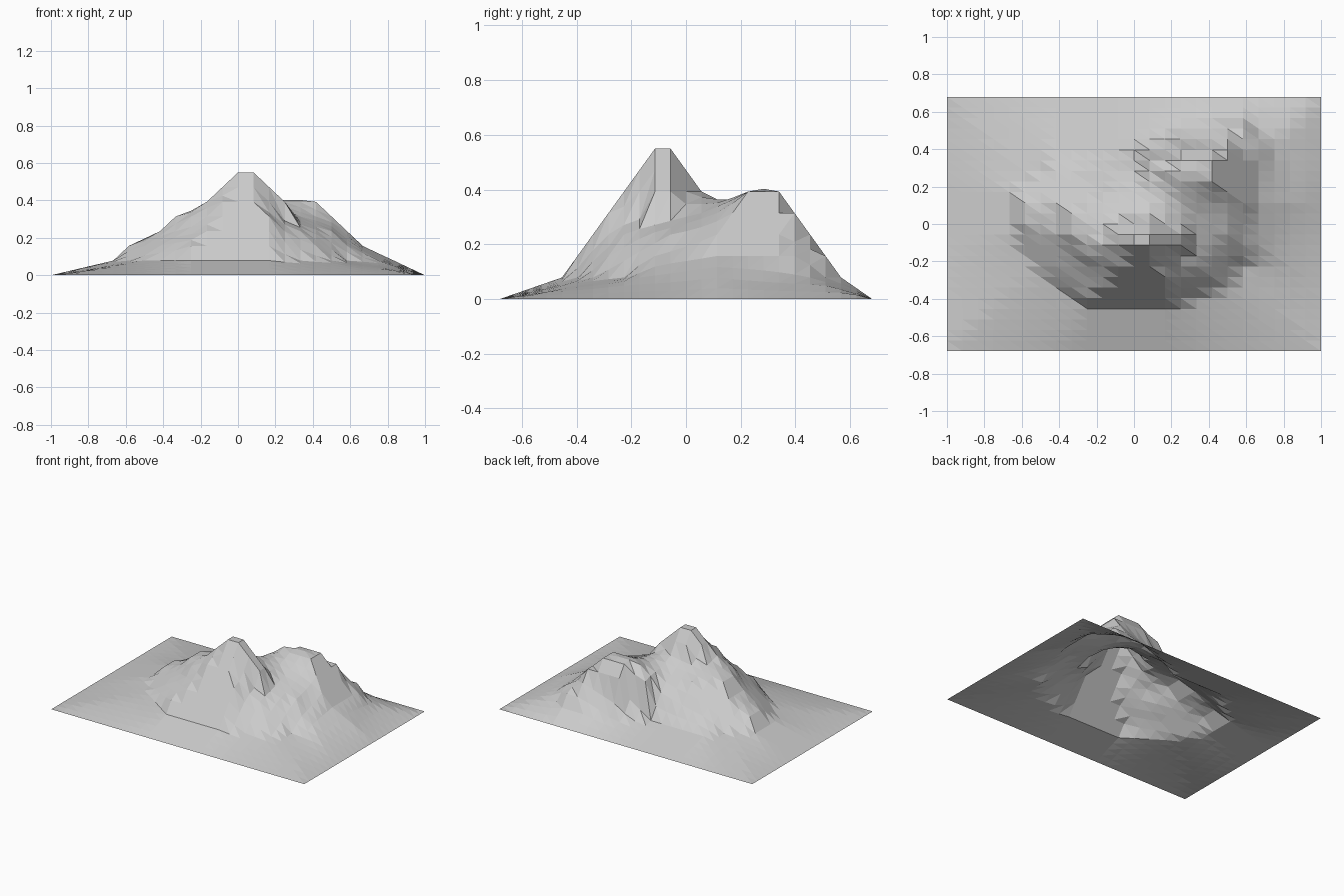
import bpy
import bmesh
from mathutils import Vector
from mathutils.geometry import intersect_point_line

cube = bpy.data.objects.get("Cube")
if cube:
    bpy.data.objects.remove(cube, do_unlink=True)

CELLS = 24
HALF_X, HALF_Y = 1.0, 0.68
STEP = 0.0785
CONTOURS = {}


def world(column, row):
    """Position of a grid crossing on the ground plane."""
    return Vector((HALF_X * (2 * column / CELLS - 1),
                   HALF_Y * (2 * row / CELLS - 1)))


def contour(level, *crossings):
    """Register a closed height contour, given in grid crossings."""
    loop = [world(*crossing) for crossing in crossings]
    CONTOURS.setdefault(level, []).append(loop)


def edges(loop):
    return zip(loop, loop[1:] + loop[:1])


def distance(point, loop):
    """Shortest distance from a point to the outline of a loop."""
    best = float("inf")
    for start, end in edges(loop):
        foot, factor = intersect_point_line(point, start, end)
        nearest = start.lerp(end, min(max(factor, 0), 1))
        best = min(best, (point - nearest).length)
    return best


def inside(point, loop):
    """True inside the loop or on its outline."""
    if distance(point, loop) < 0.001:
        return True
    result = False
    for start, end in edges(loop):
        if (start.y > point.y) != (end.y > point.y):
            share = (point.y - start.y) / (end.y - start.y)
            if point.x < start.x + share * (end.x - start.x):
                result = not result
    return result


def height(point):
    """Blend between the contour below and the nearest contour above."""
    for level in sorted(CONTOURS, reverse=True):
        for loop in CONTOURS[level]:
            if inside(point, loop):
                above = CONTOURS.get(level + 1)
                if not above:
                    return level * STEP
                lower = distance(point, loop)
                upper = min(distance(point, other) for other in above)
                return (level + lower / (lower + upper)) * STEP
    return 0.0


# Base rectangle and foothills
contour(0, (0, 0), (CELLS, 0), (CELLS, CELLS), (0, CELLS))
contour(1, (4, 11), (4, 15), (6, 17), (7, 19), (12, 19), (15, 21), (17, 22),
        (19, 22), (21, 20), (22, 14), (21, 9), (19, 8), (18, 6), (14, 4),
        (9, 4), (6, 7), (5, 9))
contour(2, (5, 12), (5, 14), (7, 16), (8, 17), (12, 18), (15, 20), (18, 21),
        (19, 21), (20, 19), (20, 14), (19, 10), (17, 7), (14, 5), (9, 5),
        (7, 8))

# Shoulders and the saddle joining both summits
contour(3, (7, 11), (7, 14), (9, 16), (12, 17), (15, 19), (18, 20), (19, 18),
        (19, 14), (18, 11), (16, 8), (14, 6), (10, 6), (8, 9))
contour(4, (8, 11), (8, 13), (10, 15), (12, 15), (13, 18), (15, 19), (18, 19),
        (18, 15), (16, 13), (15, 11), (14, 7), (11, 7), (9, 9))

# Main summit
contour(5, (10, 10), (11, 12), (13, 13), (15, 11), (15, 10), (13, 8), (11, 8))
contour(6, (11, 10), (11, 11), (12, 12), (13, 12), (14, 11), (14, 10),
        (13, 9), (12, 9))
contour(7, (12, 10), (12, 11), (13, 11), (13, 10))

# Flat lower summit
contour(5, (15, 16), (14, 17), (15, 18), (17, 18), (17, 16))

# Terrain sheet, open underneath
bm = bmesh.new()
grid = []
for row in range(CELLS + 1):
    line = []
    for column in range(CELLS + 1):
        spot = world(column, row)
        line.append(bm.verts.new((spot.x, spot.y, height(spot))))
    grid.append(line)
for near, far in zip(grid, grid[1:]):
    for i in range(CELLS):
        bm.faces.new((near[i], near[i + 1], far[i]))
        bm.faces.new((near[i + 1], far[i + 1], far[i]))

mesh = bpy.data.meshes.new("mountain_terrain")
bm.to_mesh(mesh)
bm.free()
terrain = bpy.data.objects.new("mountain_terrain", mesh)
bpy.context.collection.objects.link(terrain)

# Plain stone colour
stone = bpy.data.materials.new("stone_grey")
stone.use_nodes = True
colour = (0.6, 0.6, 0.6, 1)
stone.diffuse_color = colour
stone.node_tree.nodes["Principled BSDF"].inputs["Base Color"].default_value = colour
mesh.materials.append(stone)
